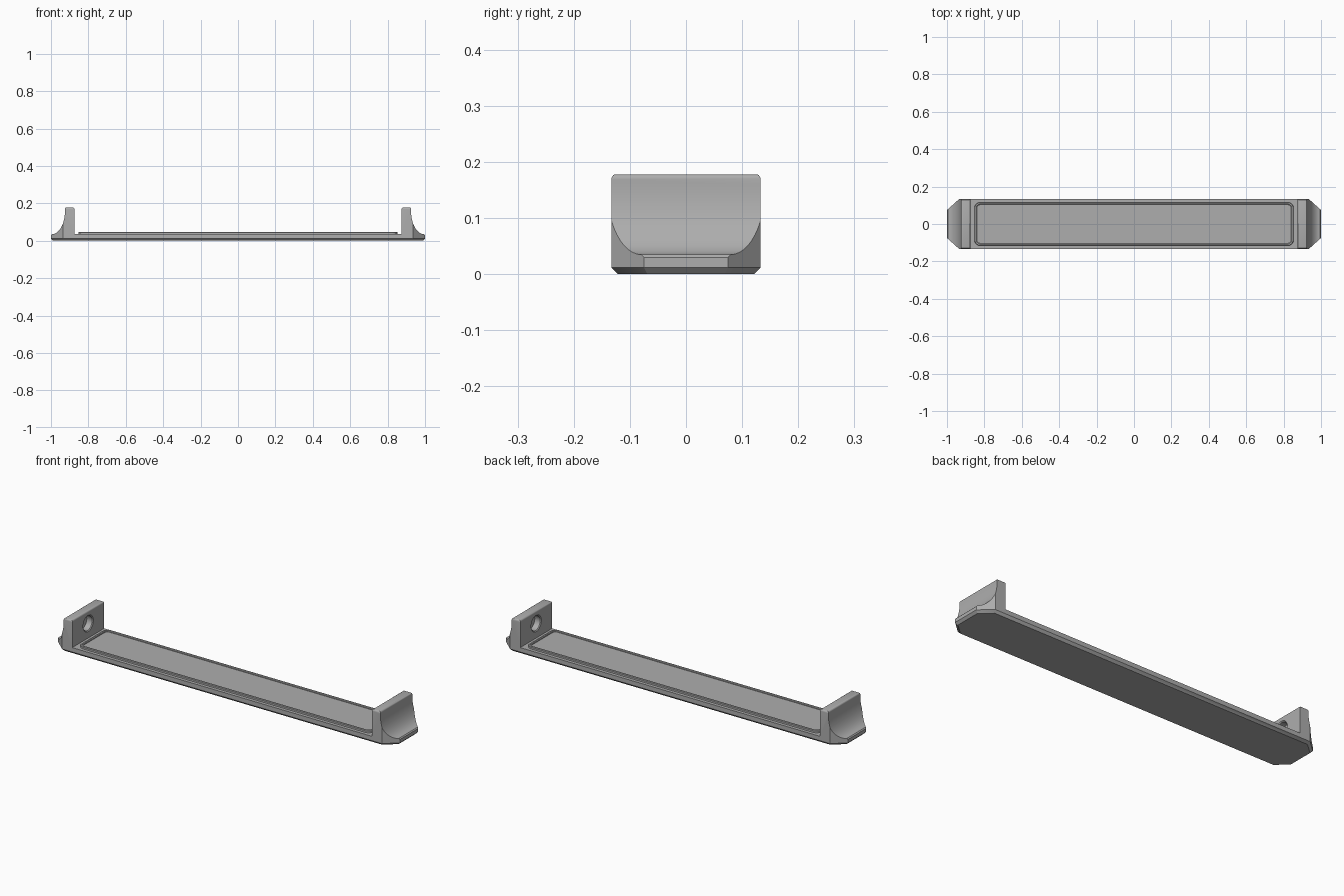
import bpy, bmesh, math

cube = bpy.data.objects.get("Cube")
if cube:
    bpy.data.objects.remove(cube, do_unlink=True)

grey = bpy.data.materials.new("satin grey")
grey.use_nodes = True
colour = (0.42, 0.42, 0.42, 1)
grey.diffuse_color = colour
grey.node_tree.nodes["Principled BSDF"].inputs["Base Color"].default_value = colour


def loft(name, rings):
    """Skin a stack of equal-length rings and cap both ends."""
    bm = bmesh.new()
    loops = [[bm.verts.new(p) for p in ring] for ring in rings]
    n = len(loops[0])
    for a, b in zip(loops, loops[1:]):
        for i in range(n):
            j = (i + 1) % n
            bm.faces.new((a[i], a[j], b[j], b[i]))
    bm.faces.new(loops[0][::-1])
    bm.faces.new(loops[-1])
    bmesh.ops.recalc_face_normals(bm, faces=bm.faces)
    mesh = bpy.data.meshes.new(name)
    bm.to_mesh(mesh)
    bm.free()
    mesh.materials.append(grey)
    obj = bpy.data.objects.new(name, mesh)
    bpy.context.collection.objects.link(obj)
    return obj


def select(obj):
    bpy.ops.object.select_all(action='DESELECT')
    obj.select_set(True)
    bpy.context.view_layer.objects.active = obj


def cut(target, tool, operation):
    mod = target.modifiers.new("cut", 'BOOLEAN')
    mod.operation, mod.object, mod.solver = operation, tool, 'EXACT'
    select(target)
    bpy.ops.object.modifier_apply(modifier=mod.name)
    bpy.data.objects.remove(tool, do_unlink=True)


def arc(cx, cz, rx, rz, start, end, steps):
    angles = [math.radians(start + (end - start) * i / steps) for i in range(steps + 1)]
    return [(cx + rx * math.cos(a), cz + rz * math.sin(a)) for a in angles]


# Side profile: flat bar, upright end walls, flared feet
half = [(0.875, 0.035)]
half += arc(0.883, 0.17, 0.008, 0.008, 180, 90, 4)
half += arc(0.917, 0.17, 0.008, 0.008, 90, 0, 4)
half += arc(0.995, 0.16, 0.07, 0.125, 180, 270, 20)
half += [(1, 0.03), (1, 0)]
profile = half + [(-x, z) for x, z in reversed(half)]
body = loft("bracket_body", [[(x, y, z) for x, z in profile] for y in (-0.2, 0.2)])


# Plan outline: clipped corners, bevelled underside, rounded top corners
def plan(z, inset):
    x, y = 1.0 - inset, 0.133 - inset
    corner = [(x, 0.075 - inset / 2), (0.935 - inset / 2, y)]
    right = [(a, -b) for a, b in reversed(corner)] + corner
    return [(a, b, z) for a, b in right] + [(-a, -b, z) for a, b in right]


tiers = [(0, 0.012), (0.012, 0)]
tiers += [(z, 0.123 - y + 0.01) for y, z in arc(0.123, 0.169, 0.01, 0.01, 0, 80, 5)]
cut(body, loft("plan_cutter", [plan(z, i) for z, i in tiers]), 'INTERSECT')

# Blind round socket with chamfered mouth in each inner wall
for side in (-1, 1):
    stations = [(0.865, 0.043), (0.875, 0.043), (0.879, 0.038), (0.91, 0.038)]
    rings = [[(side * x, y, z) for y, z in arc(0, 0.112, r, r, 0, 360, 32)[:-1]]
             for x, r in stations]
    cut(body, loft("socket_cutter", rings), 'DIFFERENCE')


# Raised rim around a long, slightly recessed panel
def rounded(inset, z):
    x, y, r = 0.853 - inset, 0.116 - inset, 0.03 - inset
    pts = []
    for k, (sx, sy) in enumerate([(1, 1), (-1, 1), (-1, -1), (1, -1)]):
        pts += arc(sx * (x - r), sy * (y - r), r, r, 90 * k, 90 * k + 90, 8)
    return [(a, b, z) for a, b in pts]


steps = [(0, 0.025), (0, 0.044), (0.003, 0.047), (0.01, 0.047), (0.013, 0.044), (0.013, 0.04)]
panel = loft("rimmed_panel", [rounded(i, z) for i, z in steps])

for obj in (body, panel):
    select(obj)
    bpy.ops.object.shade_smooth_by_angle(angle=math.radians(30))
